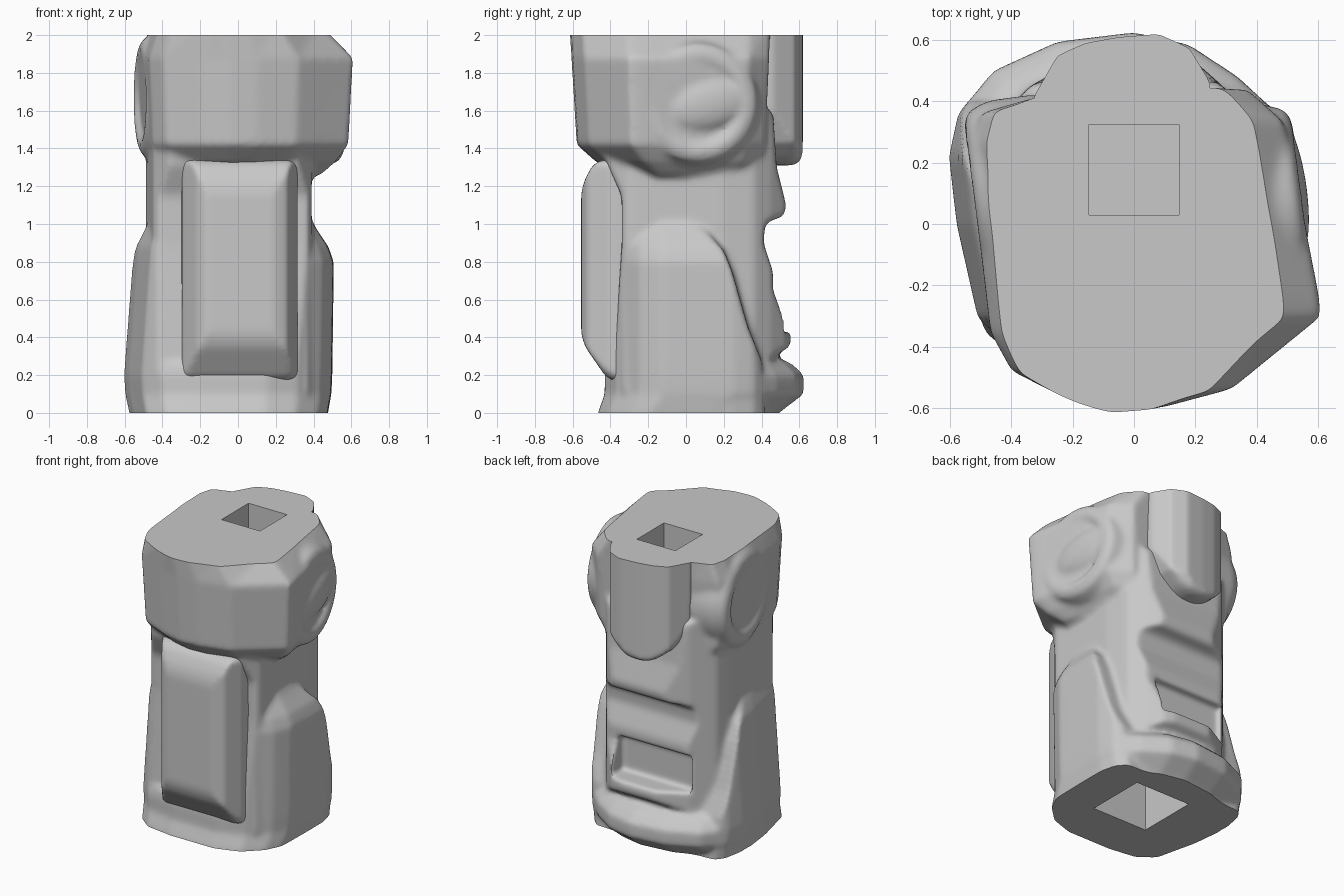
import bpy, bmesh, math
from mathutils import Matrix, Vector

if "Cube" in bpy.data.objects:
    bpy.data.objects.remove(bpy.data.objects["Cube"])

grey = bpy.data.materials.new("plain_grey")
grey.use_nodes = True
GREY = (0.58, 0.58, 0.58, 1)
grey.diffuse_color = GREY
grey.node_tree.nodes["Principled BSDF"].inputs["Base Color"].default_value = GREY


def make(name, bm):
    bmesh.ops.recalc_face_normals(bm, faces=bm.faces)
    mesh = bpy.data.meshes.new(name)
    bm.to_mesh(mesh)
    bm.free()
    mesh.materials.append(grey)
    obj = bpy.data.objects.new(name, mesh)
    bpy.context.collection.objects.link(obj)
    return obj


def loft(name, outline, levels):
    """Stack scaled copies of an (x, y) outline; level = z, x scale, y scale, x shift, y shift."""
    bm = bmesh.new()
    rings = [[bm.verts.new((x * sx + dx, y * sy + dy, z)) for x, y in outline]
             for z, sx, sy, dx, dy in levels]
    n = len(outline)
    for a, b in zip(rings, rings[1:]):
        for i in range(n):
            j = (i + 1) % n
            bm.faces.new((a[i], a[j], b[j], b[i]))
    bm.faces.new(rings[0])
    bm.faces.new(rings[-1])
    return make(name, bm)


def column(name, outline):
    return loft(name, outline, [(-1, 1, 1, 0, 0), (3, 1, 1, 0, 0)])


def extrude(name, profile, axis, start, end, bevel):
    """Extrude a profile along x (points are y, z) or y (points are x, z)."""
    bm = bmesh.new()
    place = (lambda p: (start, *p)) if axis == "x" else (lambda p: (p[0], start, p[1]))
    face = bm.faces.new([bm.verts.new(place(p)) for p in profile])
    step = Vector((end - start, 0, 0)) if axis == "x" else Vector((0, end - start, 0))
    grown = bmesh.ops.extrude_face_region(bm, geom=[face])["geom"]
    bmesh.ops.translate(bm, vec=step, verts=[v for v in grown if isinstance(v, bmesh.types.BMVert)])
    obj = make(name, bm)
    mod = obj.modifiers.new("round", "BEVEL")
    mod.width, mod.segments, mod.limit_method = bevel, 5, "ANGLE"
    mod.angle_limit = math.radians(25)
    return obj


def box(name, low, high):
    bm = bmesh.new()
    bmesh.ops.create_cube(bm, size=1)
    low, high = Vector(low), Vector(high)
    bmesh.ops.transform(bm, matrix=Matrix.Translation((low + high) / 2)
                        @ Matrix.Diagonal((*(high - low), 1)), verts=bm.verts)
    return make(name, bm)


def bake(obj):
    """Apply all modifiers."""
    bpy.context.view_layer.update()
    evaluated = obj.evaluated_get(bpy.context.evaluated_depsgraph_get())
    obj.data = bpy.data.meshes.new_from_object(evaluated)
    obj.modifiers.clear()


def smooth(obj):
    bpy.ops.object.select_all(action="DESELECT")
    obj.select_set(True)
    bpy.context.view_layer.objects.active = obj
    bpy.ops.object.shade_smooth_by_angle(angle=math.radians(35))


def merge(name, parts):
    """Join parts into a single mesh."""
    bm = bmesh.new()
    for part in parts:
        bake(part)
        bm.from_mesh(part.data)
        bpy.data.objects.remove(part)
    return make(name, bm)


def remesh(obj, size):
    mod = obj.modifiers.new("blend", "REMESH")
    mod.mode, mod.voxel_size = "VOXEL", size


def boolean(obj, cutter, operation="DIFFERENCE"):
    mod = obj.modifiers.new("cut", "BOOLEAN")
    mod.object, mod.operation, mod.solver = cutter, operation, "EXACT"
    cutter.hide_render = True
    cutter.hide_viewport = True


def soften(obj, times):
    mod = obj.modifiers.new("soften", "SMOOTH")
    mod.factor, mod.iterations = 0.5, times


# Upper block, wide at the front right corner
upper = loft("upper_block",
             [(.1, -.61), (.32, -.55), (.61, -.31), (.605, -.24), (.55, .05), (.49, .34), (.37, .45),
              (-.33, .42), (-.5, .37), (-.53, .27), (-.5, -.1), (-.47, -.36), (-.4, -.49),
              (-.19, -.585), (-.05, -.62)],
             [(1.26, .72, .64, 0, .05), (1.33, .85, .82, 0, .03), (1.42, .96, .935, 0, 0),
              (1.88, 1, .98, 0, 0), (2.06, .78, 1, -.045, 0)])

# Waist and stepped rear, rounded at the corners
waist = extrude("waist",
                [(-.34, .1), (-.34, 1.15), (-.42, 1.32), (-.42, 1.6), (.46, 1.6), (.48, 1.3),
                 (.53, 1.1), (.52, 1.04), (.42, 1.01), (.41, .9), (.46, .75), (.46, .65),
                 (.56, .4), (.55, .35), (.43, .28), (.43, .1)],
                "x", -.6, .6, .03)
waist_edge = column("waist_edge_cutter",
                    [(.04, .58), (.2, .53), (.29, .45), (.36, .36), (.39, .2), (.39, -.3), (.3, -.45),
                     (-.35, -.45), (-.45, -.3), (-.49, .2), (-.46, .32), (-.34, .45), (-.14, .56)])
boolean(waist, waist_edge, "INTERSECT")

# Arched side plates, shaped by the foot outline
FOOT = [(0, .625), (.18, .585), (.34, .48), (.47, .36), (.5, .25), (.495, -.13), (.44, -.25),
        (.32, -.37), (.15, -.43), (-.2, -.43), (-.4, -.4), (-.51, -.31), (-.58, 0),
        (-.605, .22), (-.575, .36), (-.46, .5), (-.25, .595)]
plates = extrude("side_plates",
                 [(-.42, -.05), (-.38, .25), (-.34, .9), (-.3, 1.06), (-.1, 1.05), (.02, 1.01),
                  (.12, .95), (.2, .86), (.245, .75), (.33, .45), (.4, .28), (.42, -.05)],
                 "x", -.8, .8, .02)
plate_edge = loft("plate_edge_cutter", FOOT,
                  [(-.1, .93, 1, 0, 0), (.2, 1, 1, 0, 0), (.8, .965, 1, .025, 0),
                   (.88, .93, 1, .015, 0), (.97, .84, 1, 0, 0), (1.1, .7, 1, 0, 0)])
boolean(plates, plate_edge, "INTERSECT")

# Flared foot ring
foot = loft("foot_ring", FOOT,
            [(-.06, .92, .86, 0, -.1), (0, .955, .91, 0, -.075), (.1, .99, 1, 0, 0),
             (.2, 1, 1, 0, 0), (.26, .95, .93, 0, -.02), (.3, .8, .75, 0, 0)])


def disc(name, side, centre):
    """Round side boss with a sunken middle, lathed about its axis."""
    profile = [(.335, -.25), (.335, -.09), (.31, -.02), (.27, 0), (.23, 0), (.2, -.035), (0, -.035)]
    bm = bmesh.new()
    points = [bm.verts.new((r, 0, h)) for r, h in profile]
    edges = [bm.edges.new(pair) for pair in zip(points, points[1:])]
    bmesh.ops.spin(bm, geom=points + edges, axis=(0, 0, 1), cent=(0, 0, 0),
                   angle=math.tau, steps=48, use_duplicate=False)
    bmesh.ops.remove_doubles(bm, verts=bm.verts, dist=.0005)
    bmesh.ops.holes_fill(bm, edges=[e for e in bm.edges if e.is_boundary], sides=0)
    turn = Matrix.Rotation(.13, 4, "Z") @ Matrix.Rotation(side * math.pi / 2, 4, "Y")
    bmesh.ops.transform(bm, matrix=Matrix.Translation(centre) @ turn, verts=bm.verts)
    return make(name, bm)


left_disc = disc("left_disc", 1, (.55, .07, 1.64))
right_disc = disc("right_disc", -1, (-.52, .06, 1.67))

# Swollen lid inside the left disc
bm = bmesh.new()
bmesh.ops.create_uvsphere(bm, u_segments=32, v_segments=16, radius=1)
bmesh.ops.transform(bm, matrix=Matrix.Translation((.51, .11, 1.63)) @ Matrix.Rotation(.13, 4, "Z")
                    @ Matrix.Rotation(.2, 4, "X") @ Matrix.Diagonal((.055, .23, .13, 1)), verts=bm.verts)
lid = make("left_disc_lid", bm)

# Blend the body, with a rear pocket
torso = merge("torso", [upper, waist, plates, foot, left_disc, right_disc, lid])
pocket = box("pocket_cutter", (-.35, .4, .43), (.2, .8, .68))
remesh(torso, .016)
boolean(torso, pocket)
remesh(torso, .014)
soften(torso, 9)

# Raised front panel with sloping sides
front_panel = extrude("front_panel",
                      [(-.2, .15), (-.41, .17), (-.555, .38), (-.555, 1.2), (-.48, 1.34), (-.2, 1.34)],
                      "x", -.31, .32, .06)
panel_edge = column("panel_edge_cutter",
                    [(.32, -.15), (.315, -.4), (.26, -.525), (.18, -.56), (-.16, -.56),
                     (-.22, -.52), (-.295, -.4), (-.31, -.15)])
boolean(front_panel, panel_edge, "INTERSECT")

# Rear flap with a rounded lower end
flap = extrude("rear_flap",
               [(-.34, 2.2), (-.33, 1.6), (-.27, 1.43), (-.12, 1.31), (.05, 1.31), (.18, 1.43),
                (.25, 1.6), (.25, 2.2)], "y", .36, .62, .07)
flap_edge = column("flap_edge_cutter",
                   [(.08, .62), (.18, .575), (.25, .46), (.25, .3), (-.34, .3), (-.33, .41),
                    (-.25, .55), (-.16, .59), (-.05, .61)])
boolean(flap, flap_edge, "INTERSECT")

# Flat ends and square sockets
trim = box("trim_box", (-2, -2, 0), (2, 2, 2))
top_socket = box("top_socket_cutter", (-.147, .03, 1.45), (.147, .325, 2.2))
foot_socket = box("foot_socket_cutter", (-.21, -.14, -.2), (.21, .28, .55))

for part in (front_panel, flap):
    remesh(part, .014)
    soften(part, 8)
for part in (torso, flap):
    boolean(part, trim, "INTERSECT")
for socket in (top_socket, foot_socket):
    boolean(torso, socket)
for part in (torso, front_panel, flap):
    bake(part)
    smooth(part)
for cutter in (waist_edge, plate_edge, panel_edge, flap_edge, pocket, trim, top_socket, foot_socket):
    bpy.data.objects.remove(cutter)
